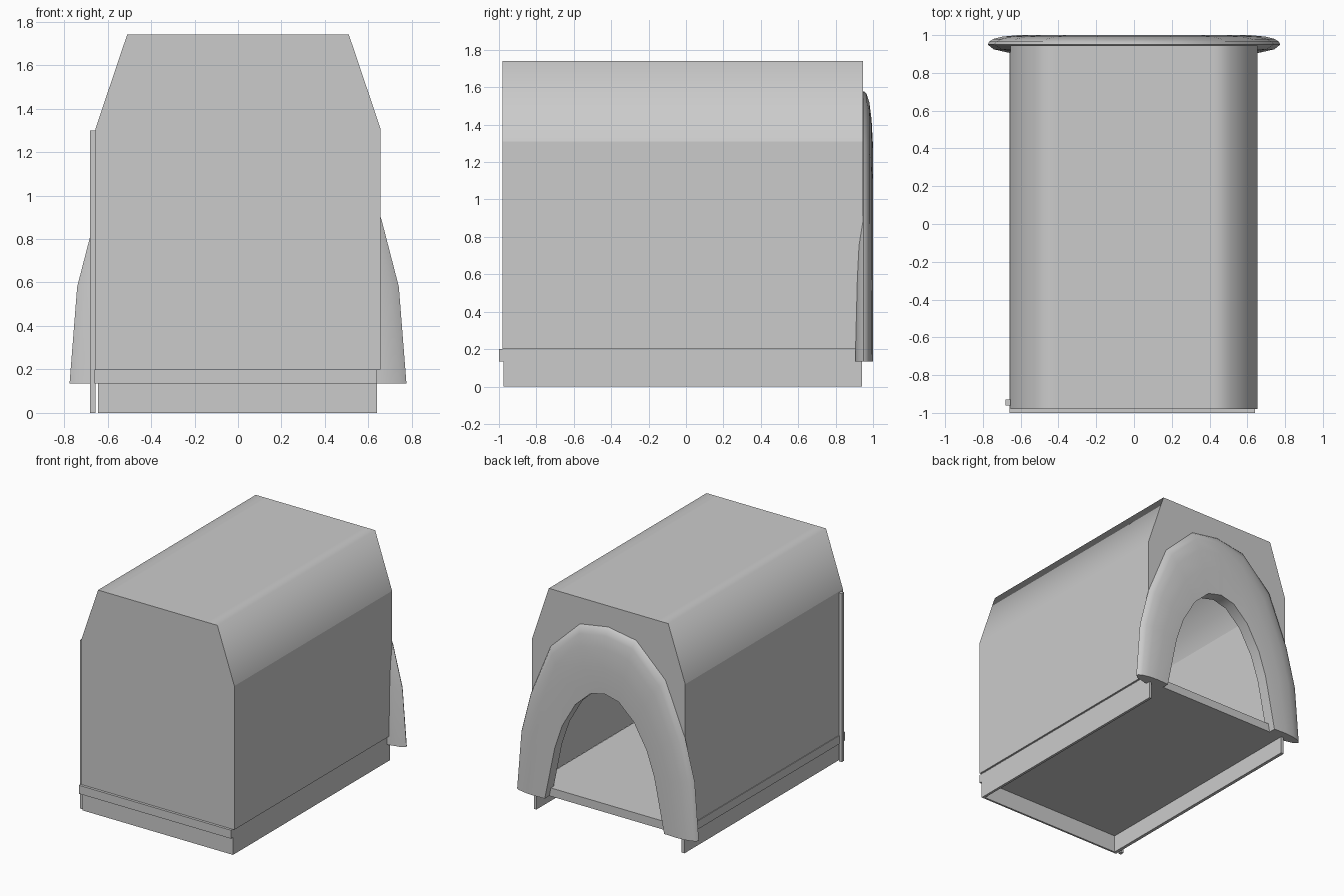
import bpy
import bmesh
import math

old = bpy.data.objects.get("Cube")
if old:
    bpy.data.objects.remove(old, do_unlink=True)

grey = bpy.data.materials.new("plain_grey")
grey.use_nodes = True
COLOUR = (0.6, 0.6, 0.6, 1)
grey.diffuse_color = COLOUR
grey.node_tree.nodes["Principled BSDF"].inputs["Base Color"].default_value = COLOUR


def finish(name, bm):
    """Turn a bmesh into a named, coloured object."""
    mesh = bpy.data.meshes.new(name)
    bm.to_mesh(mesh)
    bm.free()
    obj = bpy.data.objects.new(name, mesh)
    bpy.context.collection.objects.link(obj)
    mesh.materials.append(grey)
    return obj


def box(name, x, y, z):
    """Box from its three ranges."""
    bm = bmesh.new()
    bmesh.ops.create_cube(bm, size=1)
    for v in bm.verts:
        for i, (low, high) in enumerate((x, y, z)):
            v.co[i] = low if v.co[i] < 0 else high
    return finish(name, bm)


def mirrored(half):
    """Right half of a path, foot to crown, continued down the other side."""
    return half + [(-x, z) for x, z in half[-2::-1]]


FRONT, BACK, FLOOR = -0.98, 0.945, 0.2

# Half outlines of the doorway surround, foot to crown
outer = mirrored([(0.775, 0.135), (0.74, 0.58), (0.66, 0.89),
                  (0.49, 1.30), (0.24, 1.54), (0, 1.58)])
inner = mirrored([(0.51, 0.135), (0.425, 0.55), (0.36, 0.74),
                  (0.25, 0.93), (0.12, 1.05), (0, 1.08)])


def between(t):
    """Path between the outer (t=0) and inner (t=1) outlines."""
    return [(a + (c - a) * t, b + (d - b) * t)
            for (a, b), (c, d) in zip(outer, inner)]


# House shell: walls and tapered roof, with a doorway in the back wall
half_wall = [(0.655, FLOOR), (0.655, 1.31), (0.51, 1.74), (0.42, 1.74)]
wall = half_wall + [(-x, z) for x, z in reversed(half_wall)]
bm = bmesh.new()
front = [bm.verts.new((x, FRONT, z)) for x, z in wall]
back = [bm.verts.new((x, BACK, z)) for x, z in wall]
bm.faces.new(front)
for i in range(len(wall) - 1):
    face = bm.faces.new((front[i], back[i], back[i + 1], front[i + 1]))
    face.smooth = 0 < i < len(wall) - 2
hole = [bm.verts.new((x, BACK, max(z, FLOOR))) for x, z in between(0.93)]
bm.faces.new(back + hole[::-1])
bmesh.ops.recalc_face_normals(bm, faces=bm.faces)
for edge in bm.edges:
    flat_sides = [f for f in edge.link_faces if not f.smooth]
    edge.smooth = not flat_sides
shell = finish("house_shell", bm)
solid = shell.modifiers.new("wall_thickness", "SOLIDIFY")
solid.thickness = 0.02
solid.offset = -1

# Doorway surround: rounded section swept along the arch
section = [(0, 0.95), (0.03, 0.965), (0.12, 0.98), (0.3, 0.992), (0.6, 1.0),
           (1, 0.995), (1, 0.905), (0.45, 0.905), (0.12, 0.925)]
bm = bmesh.new()
rings = [[bm.verts.new((x, y, z)) for x, z in between(t)] for t, y in section]
for a, b in zip(rings, rings[1:] + rings[:1]):
    for i in range(len(a) - 1):
        bm.faces.new((a[i], a[i + 1], b[i + 1], b[i]))
bm.faces.new([r[0] for r in rings])
bm.faces.new([r[-1] for r in rings])
bmesh.ops.recalc_face_normals(bm, faces=bm.faces)
arch = finish("doorway_surround", bm)
bpy.ops.object.select_all(action="DESELECT")
arch.select_set(True)
bpy.context.view_layer.objects.active = arch
bpy.ops.object.shade_smooth_by_angle(angle=math.radians(40))

# Floor slab and the skirt under three of its sides
box("floor_slab", (-0.66, 0.64), (-1, 0.94), (0.135, FLOOR))
box("front_skirt", (-0.64, 0.63), (-0.975, -0.96), (0, 0.135))
box("left_skirt", (0.62, 0.64), (-0.975, 0.94), (0, 0.135))
box("right_skirt", (-0.645, -0.62), (-0.975, 0.94), (0, 0.135))

# Slim post at one front corner
box("corner_post", (-0.68, -0.655), (-0.96, -0.93), (0, 1.3))
